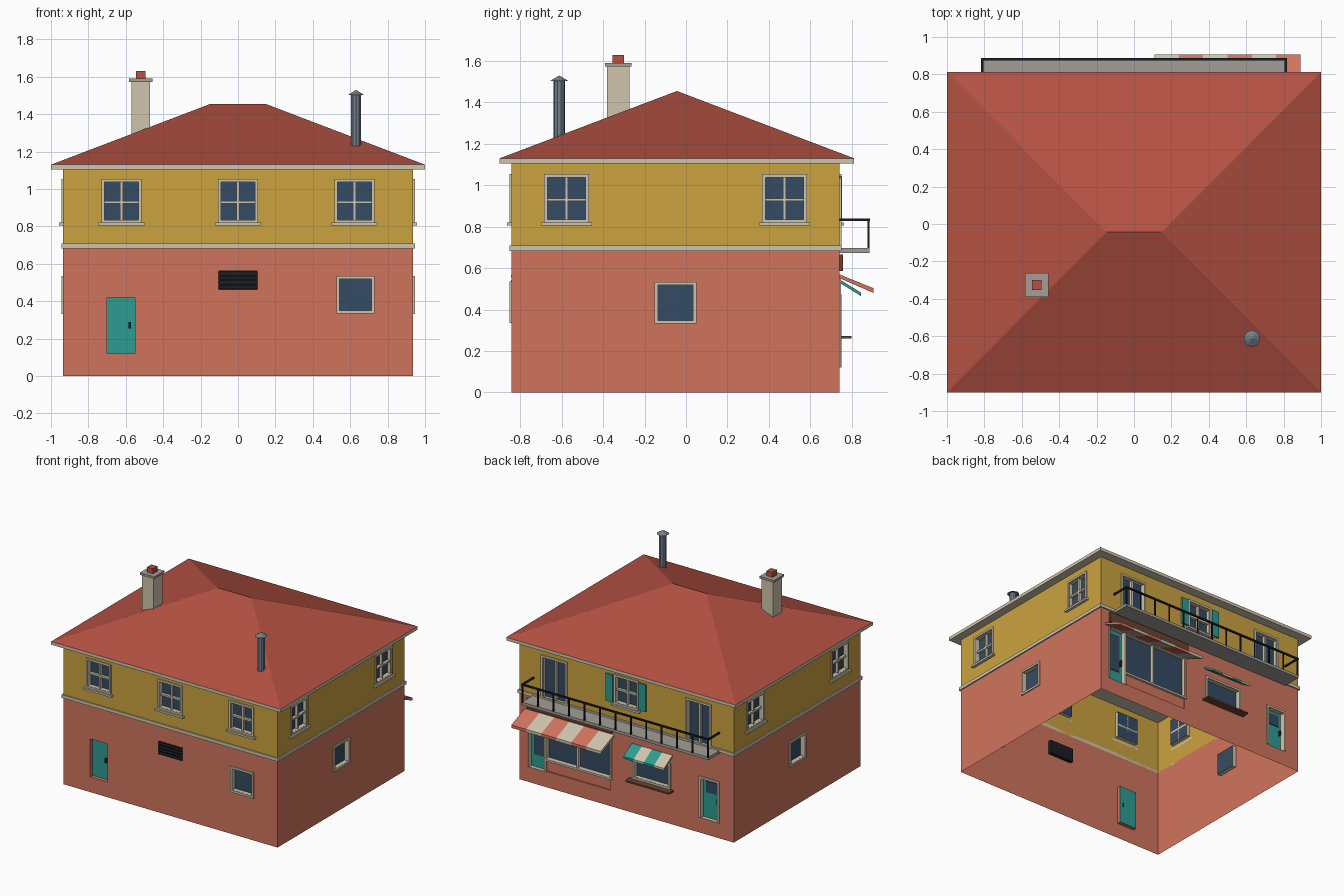
import bpy, bmesh
from mathutils import Vector

if "Cube" in bpy.data.objects:
    bpy.data.objects.remove(bpy.data.objects["Cube"])

# ---------- materials (flat colours) ----------
def lin(h):
    c = [int(h[i:i + 2], 16) / 255 for i in (0, 2, 4)]
    return [v / 12.92 if v < 0.04045 else ((v + 0.055) / 1.055) ** 2.4 for v in c] + [1]

MATS = {}
for n, h in dict(coral="D0745D", yellow="CBA23F", roof_red="B45142", cream="CFC5AE", teal="2D9C92",
                 glass="354B62", stone="A29E97", black="1C1E24", brown="6A4230", metal="737E8A").items():
    MATS[n] = bpy.data.materials.new(n)
    MATS[n].diffuse_color = lin(h)

XW, YF, YB, ZM, ZT = 0.935, -0.842, 0.74, 0.69, 1.11   # wall planes, floor line, wall top
DEPTH = 0.03                                          # recess of openings

def finish(name, bm, mats):
    me = bpy.data.meshes.new(name)
    bm.to_mesh(me)
    bm.free()
    for m in mats:
        me.materials.append(MATS[m])
    ob = bpy.data.objects.new(name, me)
    bpy.context.collection.objects.link(ob)
    return ob

def boxes(name, mat, *pairs):
    """One object made of axis-aligned boxes given by opposite corners."""
    bm = bmesh.new()
    for a, b in pairs:
        lo = Vector(map(min, a, b))
        hi = Vector(map(max, a, b))
        vs = bmesh.ops.create_cube(bm, size=1)["verts"]
        for v in vs:
            v.co = Vector([lo[i] if v.co[i] < 0 else hi[i] for i in range(3)])
    return finish(name, bm, [mat])

def at(side, u, z, d=0):
    """Point on a wall: u along it, z up, d outwards."""
    return {"front": (u, YF - d, z), "back": (u, YB + d, z),
            "right": (XW + d, u, z), "left": (-XW - d, u, z)}[side]

def plate(side, u0, u1, z0, z1, d0, d1):
    return at(side, u0, z0, d0), at(side, u1, z1, d1)

def ring(side, u0, u1, z0, z1, w=0.016, d=0.01):
    """Four bars around an opening."""
    return [plate(side, u0 - w, u1 + w, z1, z1 + w, 0.001, d),
            plate(side, u0 - w, u1 + w, z0 - w, z0, 0.001, d),
            plate(side, u0 - w, u0, z0, z1, 0.001, d),
            plate(side, u1, u1 + w, z0, z1, 0.001, d)]

# ---------- walls with recessed openings ----------
def wall(side, u0, u1, holes):
    names = list(MATS)
    bm = bmesh.new()
    out = Vector(at(side, 0, 0, 1)) - Vector(at(side, 0, 0, 0))

    def quad(pts, toward, mat):
        f = bm.faces.new([bm.verts.new(p) for p in pts])
        f.normal_update()
        if f.normal.dot(toward) < 0:
            f.normal_flip()
        f.material_index = names.index(mat)

    us = sorted({u0, u1} | {h[i] for h in holes for i in (0, 1)})
    zs = sorted({0, ZM, ZT} | {h[i] for h in holes for i in (2, 3)})
    for a, b in zip(us, us[1:]):
        for c, e in zip(zs, zs[1:]):
            mu, mz = (a + b) / 2, (c + e) / 2
            if not any(h[0] < mu < h[1] and h[2] < mz < h[3] for h in holes):
                quad([at(side, a, c), at(side, b, c), at(side, b, e), at(side, a, e)],
                     out, "coral" if mz < ZM else "yellow")
    for a, b, c, e, dep, back, reveal in holes:
        mid = Vector(at(side, (a + b) / 2, (c + e) / 2))
        rim = [(a, c), (b, c), (b, e), (a, e)]
        quad([at(side, u, z, -dep) for u, z in rim], out, back)
        for p, q in zip(rim, rim[1:] + rim[:1]):
            pts = [at(side, *p), at(side, *q), at(side, *q, -dep), at(side, *p, -dep)]
            quad(pts, mid - Vector(pts[0]), reveal)
    bmesh.ops.remove_doubles(bm, verts=bm.verts, dist=1e-5)
    finish(side + "_wall", bm, names)

holes = {s: [] for s in ("front", "back", "right", "left")}

def upper_window(side, u):
    a, b, c, e = u - 0.092, u + 0.092, 0.835, 1.038
    holes[side].append((a, b, c, e, DEPTH, "glass", "cream"))
    bars = [plate(side, u - 0.007, u + 0.007, c, e, -DEPTH, -0.008),
            plate(side, a, b, 0.923, 0.937, -DEPTH, -0.008)]
    sill = plate(side, u - 0.122, u + 0.122, 0.806, 0.821, 0, 0.022)
    boxes(side + "_upper_window_frame", "cream", *ring(side, a, b, c, e), *bars, sill)

def plain_window(side, u0, u1, z0, z1, name):
    holes[side].append((u0, u1, z0, z1, DEPTH, "glass", "cream"))
    boxes(side + name, "cream", *ring(side, u0, u1, z0, z1))

for u in (-0.623, 0, 0.623):
    upper_window("front", u)
for s in ("right", "left"):
    for u in (-0.577, 0.476):
        upper_window(s, u)
    plain_window(s, -0.135, 0.035, 0.348, 0.518, "_lower_window_frame")
plain_window("front", 0.543, 0.713, 0.35, 0.52, "_lower_window_frame")
upper_window("back", 0)

# front door and vent
holes["front"] += [(-0.70, -0.55, 0.12, 0.42, DEPTH, "teal", "coral"),
                   (-0.105, 0.105, 0.46, 0.565, DEPTH, "black", "black")]
boxes("front_door_handle", "black", plate("front", -0.585, -0.573, 0.255, 0.29, -DEPTH, -0.015))
boxes("vent_slats", "black", *[plate("front", -0.105, 0.105, z, z + 0.008, -DEPTH, 0.003)
                               for z in (0.46, 0.484, 0.508, 0.532, 0.557)])

# balcony doors
for u in (-0.629, 0.629):
    a, b = u - 0.098, u + 0.098
    holes["back"].append((a, b, 0.70, 1.02, DEPTH, "glass", "cream"))
    boxes("balcony_door_frame", "cream", *ring("back", a, b, 0.70, 1.02),
          plate("back", u - 0.008, u + 0.008, 0.70, 1.02, -DEPTH, -0.008))

# shutters beside the middle back window
boxes("shutters", "teal", *[plate("back", s * 0.112, s * 0.175, 0.83, 1.045, 0.001, 0.014) for s in (-1, 1)])

# shop front: glazed door, two panes, panel below
holes["back"] += [(0.715, 0.85, 0.12, 0.55, DEPTH, "teal", "cream"),
                  (0.14, 0.70, 0.225, 0.55, DEPTH, "glass", "cream"),
                  (0.14, 0.70, 0.125, 0.21, 0.01, "coral", "coral")]
boxes("shop_frame", "cream", plate("back", 0.70, 0.715, 0.12, 0.55, -DEPTH, 0.008),
      plate("back", 0.85, 0.862, 0.12, 0.55, 0.001, 0.008),
      plate("back", 0.128, 0.14, 0.21, 0.55, 0.001, 0.008),
      plate("back", 0.128, 0.862, 0.55, 0.562, 0.001, 0.008),
      plate("back", 0.128, 0.70, 0.21, 0.225, -DEPTH, 0.008),
      plate("back", 0.425, 0.439, 0.225, 0.55, -DEPTH, -0.005))
boxes("shop_door_glass", "glass", plate("back", 0.74, 0.825, 0.22, 0.52, -DEPTH, -0.024))
boxes("shop_door_handle", "black", plate("back", 0.724, 0.733, 0.27, 0.32, -DEPTH, -0.015))
boxes("shop_sign_board", "brown", plate("back", 0.12, 0.86, 0.585, 0.665, 0.001, 0.018))

# serving hatch with shelf
plain_window("back", -0.37, -0.07, 0.288, 0.46, "_serving_hatch_frame")
boxes("serving_shelf", "brown", plate("back", -0.41, -0.03, 0.26, 0.273, 0, 0.06))

# back door with small pane
holes["back"].append((-0.795, -0.65, 0.12, 0.432, DEPTH, "teal", "cream"))
boxes("back_door_frame", "cream", *ring("back", -0.795, -0.65, 0.12, 0.432)[0:1],
      *ring("back", -0.795, -0.65, 0.12, 0.432)[2:])
boxes("back_door_glass", "glass", plate("back", -0.77, -0.675, 0.32, 0.41, -DEPTH, -0.024))
boxes("back_door_handle", "black", plate("back", -0.783, -0.774, 0.25, 0.29, -DEPTH, -0.015))

wall("front", -XW, XW, holes["front"])
wall("back", -XW, XW, holes["back"])
wall("right", YF, YB, holes["right"])
wall("left", YF, YB, holes["left"])

# ---------- striped awnings ----------
def awning(name, x0, x1, n, profile, mats):
    bm = bmesh.new()
    w = (x1 - x0) / n
    for i in range(n):
        f = bm.faces.new([bm.verts.new((x0 + i * w, y, z)) for y, z in profile])
        r = bmesh.ops.extrude_face_region(bm, geom=[f])["geom"]
        vs = [g for g in r if isinstance(g, bmesh.types.BMVert)]
        bmesh.ops.translate(bm, verts=vs, vec=(w, 0, 0))
        bm.faces.ensure_lookup_table()
        for g in {g for v in vs for g in v.link_faces} | {f}:
            g.material_index = i % 2
    bmesh.ops.recalc_face_normals(bm, faces=bm.faces)
    finish(name, bm, mats)

awning("shop_awning", 0.11, 0.89, 6, [(0.74, 0.57), (0.905, 0.503), (0.905, 0.48), (0.74, 0.552)],
       ["cream", "coral"])
awning("hatch_awning", -0.40, -0.045, 4, [(0.74, 0.546), (0.845, 0.482), (0.845, 0.465), (0.74, 0.53)],
       ["cream", "teal"])

# ---------- floor band, balcony ----------
boxes("floor_band", "cream", *[plate(s, -XW - 0.01, XW + 0.01, 0.683, 0.708, 0, 0.01) for s in ("front", "back")],
      *[plate(s, YF, YB, 0.683, 0.708, 0, 0.01) for s in ("left", "right")])
boxes("balcony_floor", "stone", ((-0.815, YB, 0.674), (0.815, 0.885, 0.696)))
R = 0.005
posts = [-0.81 + 1.62 * i / 12 for i in range(13)]
boxes("balcony_railing", "black",
      ((-0.817, 0.875, 0.828), (0.817, 0.888, 0.84)),
      *[((s * 0.805, YB, 0.828), (s * 0.817, 0.88, 0.84)) for s in (-1, 1)],
      *[((x - R, 0.876, 0.69), (x + R, 0.886, 0.83)) for x in posts])

# ---------- hipped roof ----------
boxes("eaves_board", "cream", ((-1, -0.9, 1.105), (1, 0.812, 1.13)))
bm = bmesh.new()
a, b, c, d = [bm.verts.new(p) for p in ((-1, -0.9, 1.13), (1, -0.9, 1.13), (1, 0.812, 1.13), (-1, 0.812, 1.13))]
l, r = [bm.verts.new((x, -0.044, 1.455)) for x in (-0.148, 0.148)]
for f in ((a, b, r, l), (b, c, r), (c, d, l, r), (d, a, l)):
    bm.faces.new(f)
finish("hipped_roof", bm, ["roof_red"])

# ---------- chimney and flue ----------
def block(name, mat, hx, hy, z0, z1, x=-0.52, y=-0.327):
    boxes(name, mat, ((x - hx, y - hy, z0), (x + hx, y + hy, z1)))

block("chimney_shaft", "cream", 0.05, 0.055, 1.2, 1.575)
block("chimney_cap", "stone", 0.063, 0.064, 1.573, 1.59)
block("chimney_pot", "roof_red", 0.026, 0.027, 1.59, 1.63)

def cone(name, r1, r2, z0, z1):
    bm = bmesh.new()
    bmesh.ops.create_cone(bm, cap_ends=True, segments=10, radius1=r1, radius2=r2, depth=z1 - z0)
    bmesh.ops.translate(bm, verts=bm.verts, vec=(0.631, -0.612, (z0 + z1) / 2))
    finish(name, bm, ["metal"])

cone("flue_pipe", 0.028, 0.028, 1.18, 1.505)
cone("flue_cap", 0.045, 0.0, 1.503, 1.53)

for m in bpy.data.materials:
    if m.users and not m.is_grease_pencil:
        m.use_nodes = True
        m.node_tree.nodes["Principled BSDF"].inputs["Base Color"].default_value = m.diffuse_color
